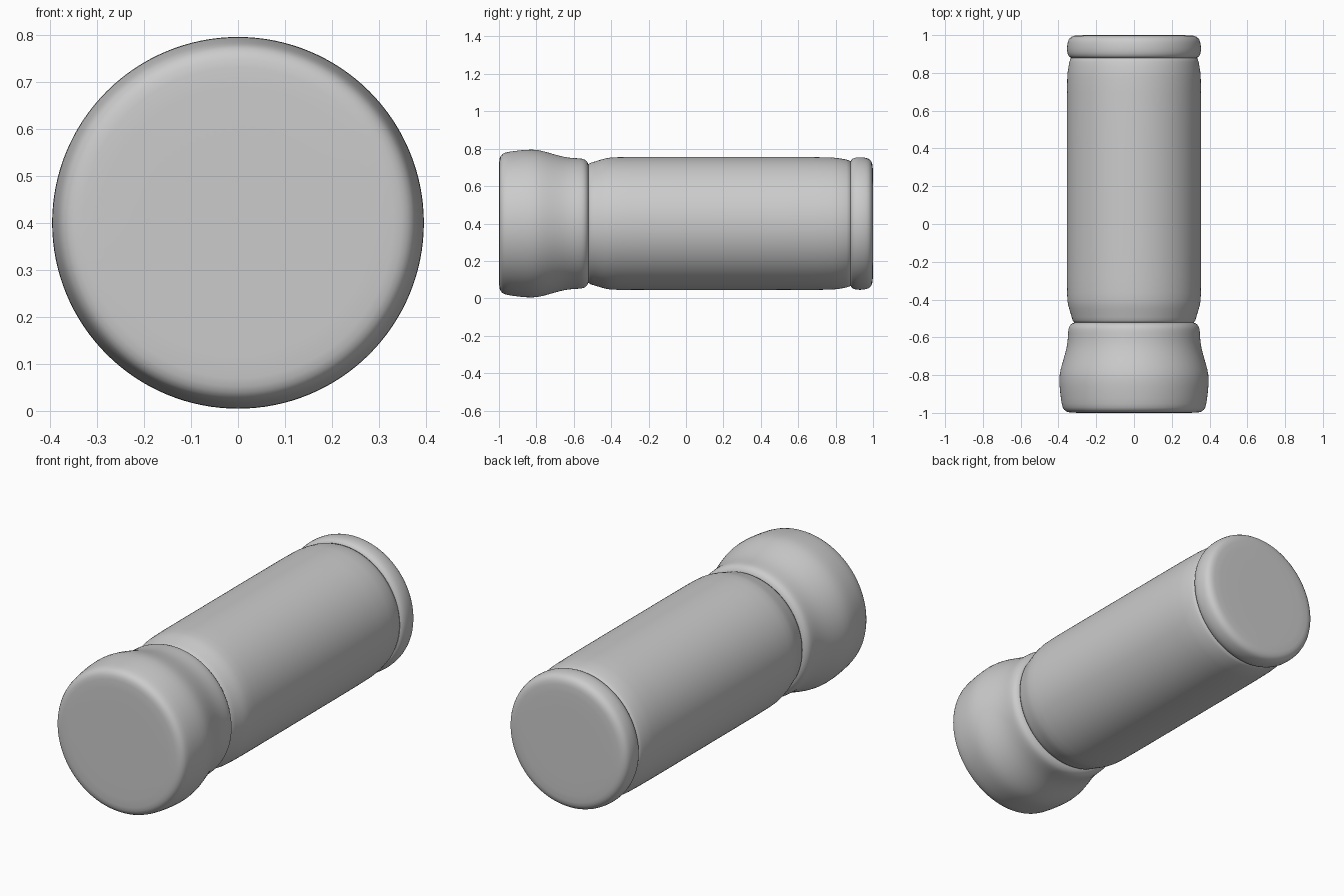
import bpy, bmesh, math

cube = bpy.data.objects.get("Cube")
if cube:
    bpy.data.objects.remove(cube, do_unlink=True)

grey = bpy.data.materials.new("plain_grey")
grey.use_nodes = True
colour = (0.6, 0.6, 0.6, 1)
grey.diffuse_color = colour
grey.node_tree.nodes["Principled BSDF"].inputs["Base Color"].default_value = colour

AXIS_HEIGHT = 0.4
SIDES = 64


def lathe(name, profile):
    """Closed round part along y from (y, radius) pairs, with flat ends."""
    bm = bmesh.new()
    rings = []
    for y, r in profile:
        angles = [2 * math.pi * i / SIDES for i in range(SIDES)]
        rings.append([bm.verts.new((r * math.cos(a), y, AXIS_HEIGHT + r * math.sin(a)))
                      for a in angles])
    for a, b in zip(rings, rings[1:]):
        for i in range(SIDES):
            j = (i + 1) % SIDES
            bm.faces.new((a[i], a[j], b[j], b[i]))
    bm.faces.new(rings[0])
    bm.faces.new(rings[-1])
    bmesh.ops.recalc_face_normals(bm, faces=bm.faces)
    mesh = bpy.data.meshes.new(name)
    bm.to_mesh(mesh)
    bm.free()
    mesh.materials.append(grey)
    for face in mesh.polygons:
        face.use_smooth = True
    obj = bpy.data.objects.new(name, mesh)
    bpy.context.collection.objects.link(obj)
    # Round the profile between its points
    sub = obj.modifiers.new("Rounding", "SUBSURF")
    sub.levels = sub.render_levels = 1
    return obj


# Flared front head with its collar
lathe("front_head", [
    (-1, 0.1), (-1, 0.32), (-0.998, 0.35), (-0.985, 0.373), (-0.96, 0.383),
    (-0.89, 0.392), (-0.82, 0.398), (-0.77, 0.39), (-0.71, 0.372),
    (-0.65, 0.355), (-0.6, 0.35), (-0.56, 0.349), (-0.54, 0.343),
    (-0.525, 0.328), (-0.518, 0.31), (-0.515, 0.15)])

# Long barrel, tapered at both ends
lathe("barrel", [
    (-0.53, 0.15), (-0.53, 0.318), (-0.515, 0.324), (-0.47, 0.337),
    (-0.43, 0.35), (-0.39, 0.356), (-0.2, 0.356), (0.3, 0.356),
    (0.76, 0.356), (0.81, 0.352), (0.86, 0.342), (0.9, 0.335), (0.9, 0.15)])

# Rounded rear cap
lathe("rear_cap", [
    (0.875, 0.15), (0.875, 0.325), (0.882, 0.342), (0.9, 0.353),
    (0.93, 0.356), (0.965, 0.352), (0.985, 0.343), (0.997, 0.322),
    (1, 0.295), (1, 0.1)])
